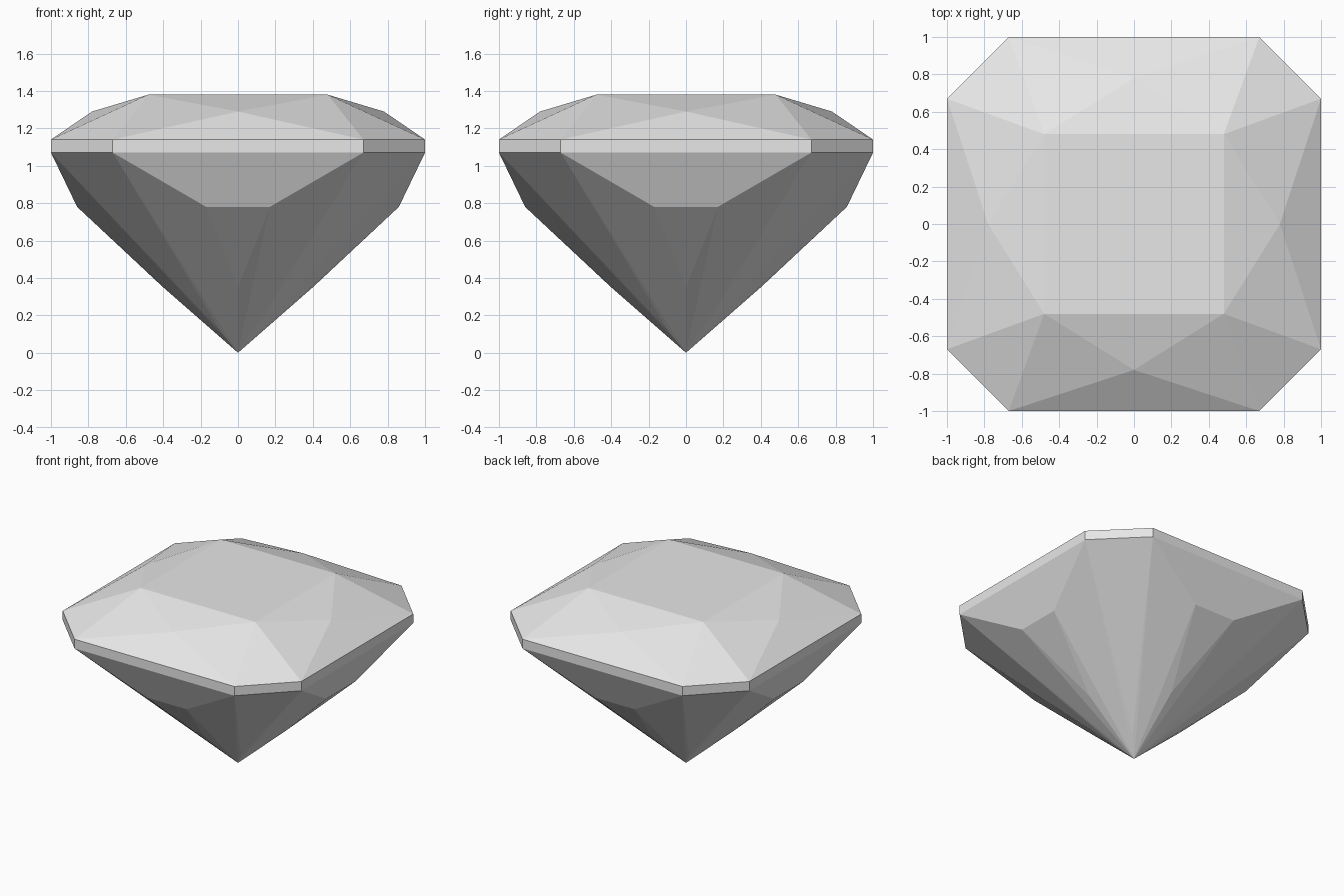
import bpy
import bmesh
import math
from mathutils import Matrix, Vector

# Remove the default cube
cube = bpy.data.objects.get("Cube")
if cube:
    bpy.data.objects.remove(cube, do_unlink=True)

# Pale grey stone
stone = bpy.data.materials.new("pale_grey")
stone.use_nodes = True
grey = (0.8, 0.8, 0.8, 1.0)
stone.diffuse_color = grey
stone.node_tree.nodes["Principled BSDF"].inputs["Base Color"].default_value = grey

# Facet corners of one quarter of the cut, seen from the front
GIRDLE_LOW, GIRDLE_HIGH = 1.07, 1.14
quarter = [
    (0.48, -0.48, 1.38),       # table corner
    (0, -0.78, 1.29),          # crown point
    (0, -0.40, 0.35),          # lower pavilion ridge
    (0.09, -0.09, 0.11),       # corner ridge near the tip
]
for side in (-1, 1):
    quarter.append((side * 0.17, -0.86, 0.78))   # upper pavilion
    for z in (GIRDLE_LOW, GIRDLE_HIGH):
        quarter.append((side * 0.67, -1, z))     # girdle


def cut_gem(name):
    """Repeat the quarter around z and wrap the corners in flat facets."""
    bm = bmesh.new()
    bm.verts.new((0, 0, 0))    # tip
    for turn in range(4):
        spin = Matrix.Rotation(turn * math.pi / 2, 3, 'Z')
        for point in quarter:
            bm.verts.new(spin @ Vector(point))
    hull = bmesh.ops.convex_hull(bm, input=bm.verts[:])
    spare = [v for v in hull["geom_interior"] if isinstance(v, bmesh.types.BMVert)]
    bmesh.ops.delete(bm, geom=spare, context='VERTS')
    # Merge the triangles of each flat facet
    bmesh.ops.dissolve_limit(bm, angle_limit=math.radians(0.3),
                             verts=bm.verts[:], edges=bm.edges[:])
    bmesh.ops.recalc_face_normals(bm, faces=bm.faces[:])
    mesh = bpy.data.meshes.new(name)
    bm.to_mesh(mesh)
    bm.free()
    mesh.materials.append(stone)
    gem = bpy.data.objects.new(name, mesh)
    bpy.context.collection.objects.link(gem)
    return gem


cut_gem("faceted_gem")
